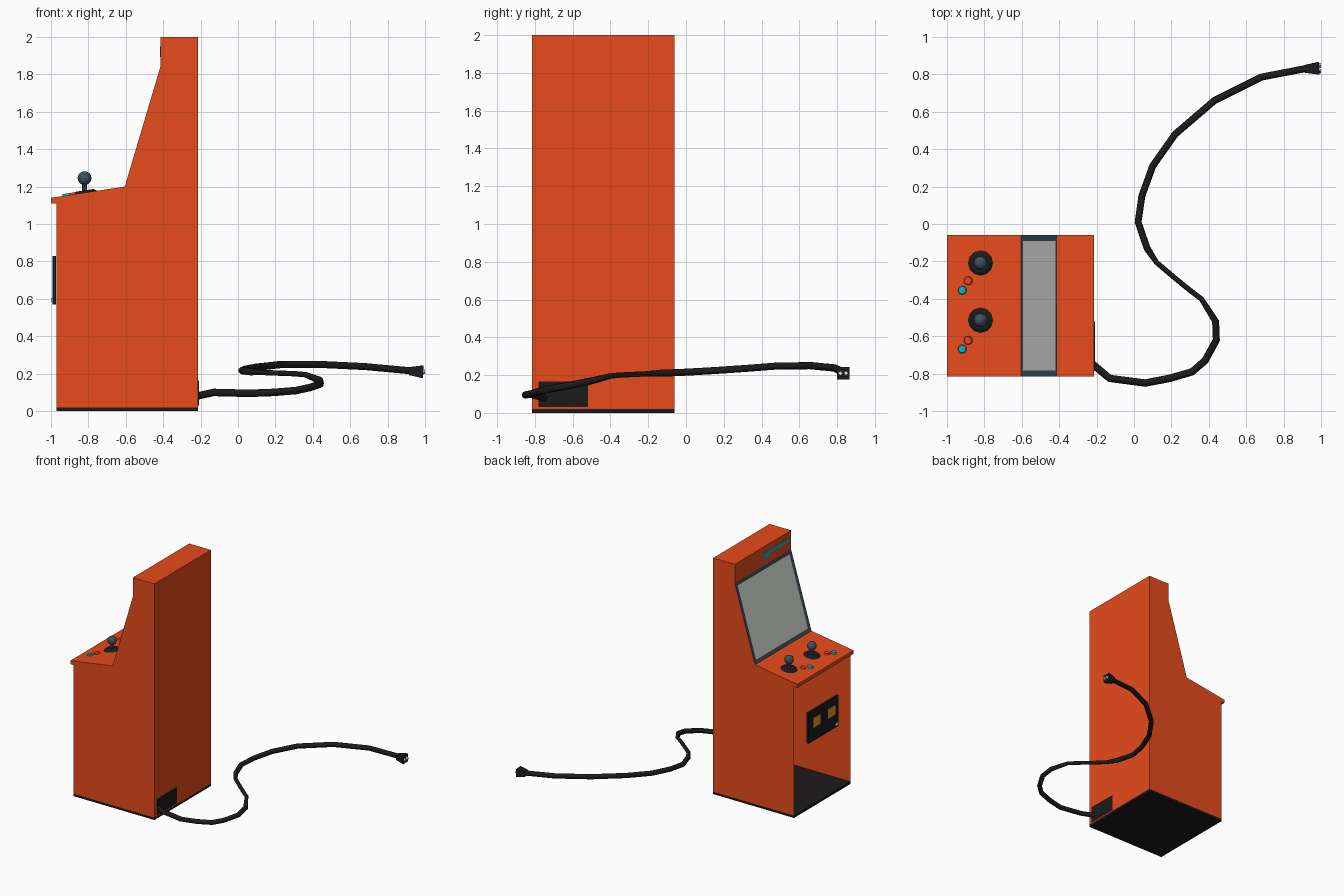
import bpy, bmesh, math
from mathutils import Vector, Matrix

if "Cube" in bpy.data.objects:
    bpy.data.objects.remove(bpy.data.objects["Cube"], do_unlink=True)


def material(name, rgb):
    m = bpy.data.materials.new(name)
    m.use_nodes = True
    m.diffuse_color = (*rgb, 1)
    m.node_tree.nodes["Principled BSDF"].inputs["Base Color"].default_value = (*rgb, 1)
    return m


ORANGE = material("orange paint", (0.8, 0.07, 0.011))
BLACK = material("black plastic", (0.012, 0.011, 0.011))
SLATE = material("slate trim", (0.05, 0.08, 0.11))
GLASS = material("grey glass", (0.67, 0.69, 0.67))
TEAL = material("teal", (0.002, 0.45, 0.54))
RED = material("red button", (0.8, 0.055, 0.02))
AMBER = material("amber slot", (0.8, 0.31, 0.008))
METAL = material("pale metal", (0.8, 0.8, 0.8))


def finish(name, bm, *mats):
    me = bpy.data.meshes.new(name)
    bm.to_mesh(me)
    bm.free()
    for m in mats:
        me.materials.append(m)
    ob = bpy.data.objects.new(name, me)
    bpy.context.collection.objects.link(ob)
    return ob


def box(name, lo, hi, mat):
    lo, hi = Vector(lo), Vector(hi)
    bm = bmesh.new()
    bmesh.ops.create_cube(bm, size=1)
    bmesh.ops.scale(bm, vec=hi - lo, verts=bm.verts)
    bmesh.ops.translate(bm, vec=(lo + hi) / 2, verts=bm.verts)
    return finish(name, bm, mat)


def cone(name, r1, r2, depth, sides, matrix, mat):
    # stands on its local origin
    bm = bmesh.new()
    bmesh.ops.create_cone(bm, cap_ends=True, segments=sides, radius1=r1, radius2=r2,
                          depth=depth, matrix=matrix @ Matrix.Translation((0, 0, depth / 2)))
    return finish(name, bm, mat)


# Cabinet shell: side profile swept across its width, open at the front and bottom
RIGHT, LEFT = -0.814, -0.06
FRONT, BACK, FLOOR = -0.97, -0.213, 0.02
HEADER = -0.415
profile = [(FRONT, FLOOR), (FRONT, 1.11), (-1, 1.11), (-1, 1.14), (-0.605, 1.2),
           (HEADER, 1.84), (HEADER, 2), (BACK, 2), (BACK, FLOOR)]
bm = bmesh.new()
near = [bm.verts.new((x, RIGHT, z)) for x, z in profile]
far = [bm.verts.new((x, LEFT, z)) for x, z in profile]
bm.faces.new(near)
bm.faces.new(far)
strips = [bm.faces.new((near[i], near[i + 1], far[i + 1], far[i]))
          for i in range(1, len(profile) - 1)]
bmesh.ops.recalc_face_normals(bm, faces=bm.faces)

# Sloped screen: slate frame around the glass
screen = strips[3]
frame = bmesh.ops.inset_region(bm, faces=[screen], thickness=0.03, depth=-0.003,
                               use_even_offset=True)["faces"]
screen.material_index = 2
for f in frame:
    f.material_index = 1
finish("cabinet", bm, ORANGE, SLATE, GLASS)

box("base", (FRONT, RIGHT, 0), (BACK, LEFT, FLOOR), BLACK)

# Header decoration plates
box("header_strip", (HEADER - 0.002, -0.78, 1.918), (HEADER, -0.45, 1.948), TEAL)
box("header_tab", (HEADER - 0.002, -0.52, 1.893), (HEADER, -0.43, 1.918), TEAL)

# Coin door with two slots and a lock
box("coin_door", (-0.99, -0.63, 0.57), (-0.972, -0.225, 0.83), BLACK)
for i, y in enumerate((-0.335, -0.535)):
    box(f"coin_slot_{i + 1}", (-0.992, y - 0.048, 0.682), (-0.99, y + 0.048, 0.764), AMBER)
box("coin_lock", (-1, -0.61, 0.585), (-0.99, -0.59, 0.605), METAL)


# Controls, seated on the sloped deck
def on_deck(x, y):
    slope = 0.06 / 0.395
    return (Matrix.Translation((x, y, 1.14 + (x + 1) * slope))
            @ Matrix.Rotation(-math.atan(slope), 4, 'Y'))


for i, (y, red_y, teal_y) in enumerate(((-0.208, -0.303, -0.354), (-0.514, -0.622, -0.668))):
    n = i + 1
    deck = on_deck(-0.82, y)
    cone(f"joystick_base_{n}", 0.068, 0.05, 0.012, 12, deck, BLACK)
    cone(f"joystick_shaft_{n}", 0.014, 0.012, 0.06, 8, Matrix.Translation(deck.translation), SLATE)
    bm = bmesh.new()
    bmesh.ops.create_uvsphere(bm, u_segments=12, v_segments=8, radius=0.037,
                              matrix=Matrix.Translation((-0.82, y, 1.245)))
    finish(f"joystick_ball_{n}", bm, SLATE)
    cone(f"red_button_{n}", 0.024, 0.02, 0.01, 10, on_deck(-0.886, red_y), RED)
    cone(f"teal_button_{n}", 0.024, 0.02, 0.01, 10, on_deck(-0.917, teal_y), TEAL)

# Rear power panel
box("power_panel", (BACK, -0.78, 0.03), (BACK + 0.004, -0.52, 0.165), BLACK)

# Power cable: x, y, z along its path
path = [(-0.22, -0.75, 0.08), (-0.13, -0.825, 0.1), (0.06, -0.85, 0.095), (0.19, -0.825, 0.1),
        (0.31, -0.79, 0.11), (0.38, -0.73, 0.125), (0.44, -0.62, 0.145), (0.436, -0.52, 0.165),
        (0.36, -0.4, 0.195), (0.3, -0.355, 0.2), (0.22, -0.29, 0.203), (0.12, -0.205, 0.207),
        (0.07, -0.13, 0.21), (0.022, 0.01, 0.216), (0.042, 0.15, 0.224), (0.1, 0.31, 0.235),
        (0.22, 0.48, 0.248), (0.43, 0.66, 0.25), (0.68, 0.785, 0.238), (0.93, 0.833, 0.215)]
curve = bpy.data.curves.new("power_cable", 'CURVE')
curve.dimensions = '3D'
curve.bevel_depth = 0.02
curve.bevel_resolution = 2
curve.use_fill_caps = True
spline = curve.splines.new('POLY')
spline.points.add(len(path) - 1)
for p, co in zip(spline.points, path):
    p.co = (*co, 1)
    p.radius = 0.75 if 0.1 < co[0] < 0.37 and -0.41 < co[1] < -0.2 else 1
curve.materials.append(BLACK)
bpy.context.collection.objects.link(bpy.data.objects.new("power_cable", curve))

# Plug: flared square body with prongs along the cable's end direction
aim = Vector((1, 0.05, -0.05)).to_track_quat('Z', 'Y').to_matrix().to_4x4()
plug = Matrix.Translation((0.915, 0.829, 0.214)) @ aim
cone("plug", 0.03, 0.048, 0.073, 4, plug @ Matrix.Rotation(math.pi / 4, 4, 'Z'), BLACK)
for i, dy in enumerate((-0.015, 0.015)):
    side = Matrix.Translation((0.985, 0.832 + dy, 0.21)) @ Matrix.Rotation(math.pi / 2, 4, 'Y')
    cone(f"prong_{i + 1}", 0.014, 0.012, 0.015, 4, side, METAL)
